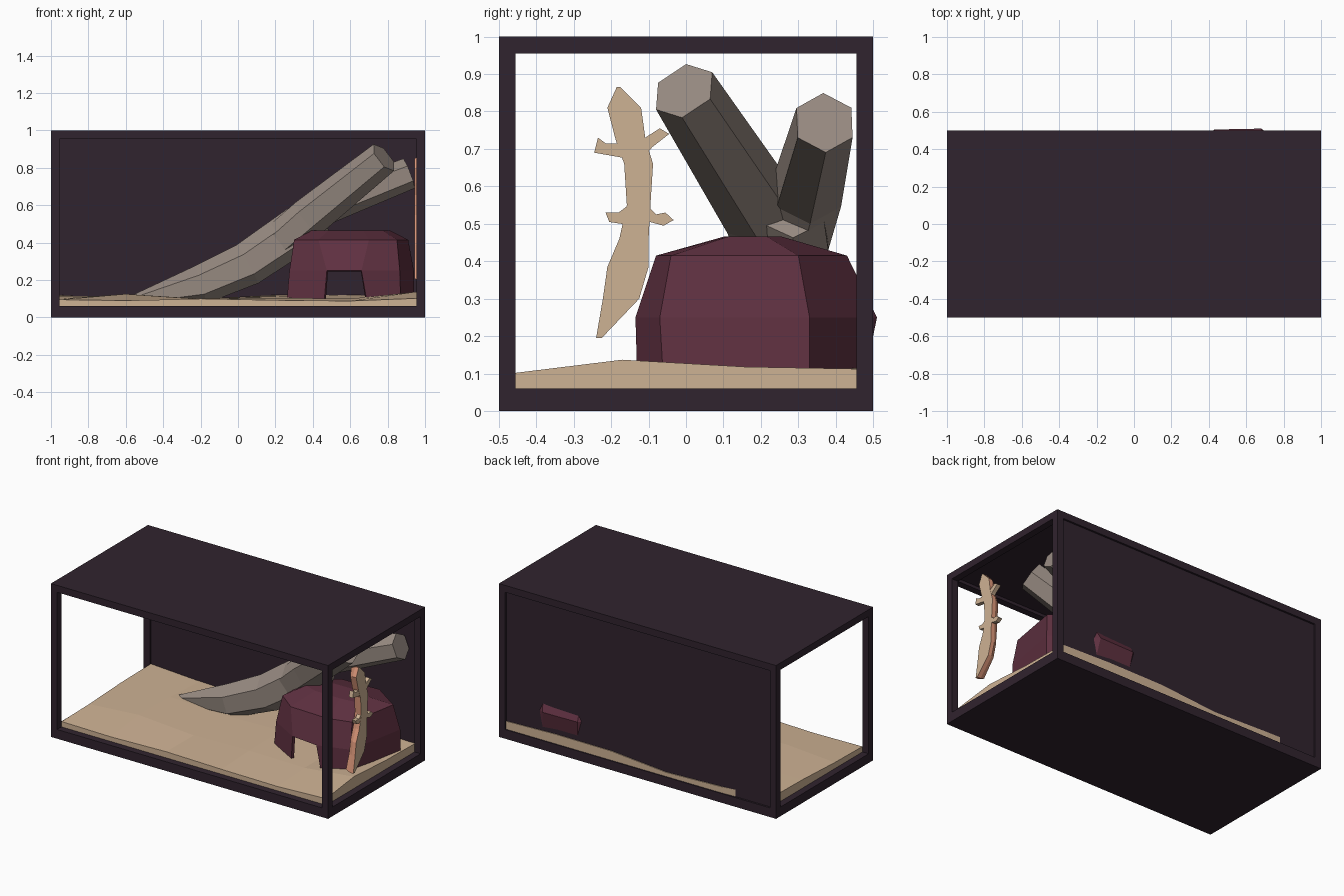
import bpy, bmesh, math
from mathutils import Vector

if "Cube" in bpy.data.objects:
    bpy.data.objects.remove(bpy.data.objects["Cube"])


def material(name, hexcode):
    def lin(c):
        return c / 12.92 if c <= 0.04045 else ((c + 0.055) / 1.055) ** 2.4
    m = bpy.data.materials.new(name)
    rgb = [lin(int(hexcode[i:i + 2], 16) / 255) for i in (0, 2, 4)]
    m.diffuse_color = (*rgb, 1)
    m.use_nodes = True
    m.node_tree.nodes["Principled BSDF"].inputs["Base Color"].default_value = m.diffuse_color
    return m


DARK = material("dark plum frame", "30232E")
SAND = material("sand tan", "CEB294")
HIDE = material("maroon stone", "603141")
WOOD = material("grey driftwood", "988B82")
SKIN = material("salmon skin", "E09A7C")


def finish(name, bm, *mats):
    bmesh.ops.recalc_face_normals(bm, faces=bm.faces)
    me = bpy.data.meshes.new(name)
    bm.to_mesh(me)
    bm.free()
    ob = bpy.data.objects.new(name, me)
    bpy.context.collection.objects.link(ob)
    for m in mats:
        me.materials.append(m)
    return ob


def box(name, lo, hi, mat):
    bm = bmesh.new()
    bmesh.ops.create_cube(bm, size=1)
    for v in bm.verts:
        v.co = Vector([(a + b) / 2 + c * (b - a) for a, b, c in zip(lo, hi, v.co)])
    return finish(name, bm, mat)


def loft(bm, rings):
    """Join rings of points with quads; returns the vertex rings."""
    vs = [[bm.verts.new(p) for p in r] for r in rings]
    for a, b in zip(vs, vs[1:]):
        for i in range(len(a)):
            j = (i + 1) % len(a)
            bm.faces.new((a[i], a[j], b[j], b[i]))
    return vs


# Tank: floor, lid with rim, corner posts, recessed back panel
W = 0.045
box("tank_floor", (-1, -.5, 0), (1, .5, .06), DARK)
box("tank_lid", (-1, -.5, .975), (1, .5, 1), DARK)
for s, n in ((-1, "a"), (1, "b")):
    y0, y1 = sorted((s * .5, s * (.5 - W)))
    x0, x1 = sorted((s * 1, s * (1 - W)))
    box("long_rim_" + n, (-1, y0, 1 - W), (1, y1, .98), DARK)
    box("short_rim_" + n, (x0, -.455, 1 - W), (x1, .455, .98), DARK)
    for t, k in ((-1, "front"), (1, "back")):
        p0, p1 = sorted((t * .5, t * (.5 - W)))
        box(f"post_{k}_{n}", (x0, p0, .05), (x1, p1, .98), DARK)
box("back_panel", (-.96, .465, .05), (.96, .488, .98), DARK)

# Sand bed: coarse grid of gentle dunes, rows run front to back
heights = [[.095, .09, .10, .092, .088, .102],
           [.10, .125, .098, .105, .10, .137],
           [.115, .115, .10, .11, .10, .118],
           [.12, .10, .087, .12, .122, .112]]
bm = bmesh.new()
xs = [-.955, -.6, -.2, .2, .6, .955]
ys = [-.455, -.17, .16, .493]
top, low = [], []
for y, row in zip(ys, heights):
    pts = [(x, .475 if (y > .4 and x < -.9) else y) for x in xs]
    top.append([bm.verts.new((x, yy, h)) for (x, yy), h in zip(pts, row)])
    low.append([bm.verts.new((x, yy, .06)) for x, yy in pts])
for r in range(3):
    for c in range(5):
        bm.faces.new((top[r][c], top[r][c + 1], top[r + 1][c + 1], top[r + 1][c]))
        bm.faces.new((low[r][c], low[r + 1][c], low[r + 1][c + 1], low[r][c + 1]))
    for c in (0, 5):
        bm.faces.new((top[r][c], top[r + 1][c], low[r + 1][c], low[r][c]))
for r in (0, 3):
    for c in range(5):
        bm.faces.new((top[r][c], top[r][c + 1], low[r][c + 1], low[r][c]))
finish("sand_bed", bm, SAND)

# Hide cave: eight-sided shell with a doorway in the front
base = [(.26, .0), (.46, -.11), (.69, -.13), (.87, -.06),
        (.94, .33), (.70, .475), (.45, .475), (.28, .36)]
mid = [(.275, .0), (.475, -.115), (.66, -.135), (.865, -.07),
       (.94, .33), (.68, .51), (.43, .505), (.29, .36)]
shoulder = [(.30, .03), (.43, -.07), (.70, -.08), (.85, -.04),
            (.91, .30), (.72, .43), (.45, .42), (.32, .33)]
crown = [(.6 + (x - .6) * .68, .18 + (y - .18) * .3) for x, y in shoulder]
bm = bmesh.new()
rings = [[(x, y, z) for x, y in r] for r, z in
         ((base, .08), (mid, .25), (shoulder, .415), (crown, .466))]
vs = loft(bm, rings)
bm.faces.new(vs[-1])
bmesh.ops.recalc_face_normals(bm, faces=bm.faces)
door = [f for f in bm.faces if all(v in f.verts for v in (vs[0][1], vs[0][2], vs[1][1]))]
bmesh.ops.delete(bm, geom=door, context='FACES')
cave = finish("hide_cave", bm, HIDE)
sol = cave.modifiers.new("wall", 'SOLIDIFY')
sol.thickness = .018
sol.offset = -1


# Driftwood: faceted tubes for trunk and fork
def tube(name, path, n=6, turn=.0):
    pts = [Vector(p[:3]) for p in path]
    rings = []
    for i, p in enumerate(pts):
        t = (pts[min(i + 1, len(pts) - 1)] - pts[max(i - 1, 0)]).normalized()
        side = t.cross(Vector((0, 0, 1))).normalized()
        up = side.cross(t)
        ang = [turn + math.tau * k / n for k in range(n)]
        rings.append([p + path[i][3] * (side * math.cos(a) + up * math.sin(a)) for a in ang])
    bm = bmesh.new()
    vs = loft(bm, rings)
    bm.faces.new(vs[0])
    bm.faces.new(vs[-1])
    return finish(name, bm, WOOD)


tube("driftwood_trunk", [(-.58, .22, .085, .025), (-.2, .23, .175, .105), (.05, .25, .285, .118),
                         (.33, .27, .475, .125), (.43, .28, .545, .10)], turn=.52)
tube("driftwood_front_branch", [(.2, .25, .39, .10), (.38, .20, .535, .108), (.78, -.005, .855, .09)], turn=.3)
tube("driftwood_back_branch", [(.25, .28, .44, .10), (.45, .325, .59, .10), (.915, .37, .77, .085)], turn=.52)

# Gecko clinging to the right side: flat tan belly outside, salmon back inside
profile = [(-.185, .865, -.175), (-.21, .81, -.12), (-.188, .725, -.108), (-.165, .66, -.088),
           (-.158, .55, -.095), (-.178, .46, -.10), (-.21, .385, -.10),
           (-.222, .30, -.125), (-.24, .195, -.225)]
outline = [(l, z) for l, z, r in profile] + [(r, z) for l, z, r in reversed(profile)]
spine = []
for l, z, r in profile:
    c = (l + r) / 2
    spine.append((c + (l - c) * .6, z * .96 + .02, c + (r - c) * .6))
ridge = [(l, z) for l, z, r in spine] + [(r, z) for l, z, r in reversed(spine)]
bm = bmesh.new()
vs = loft(bm, [[(1.0, y, z) for y, z in outline], [(.975, y, z) for y, z in outline],
               [(.945, y, z) for y, z in ridge]])
belly = bm.faces.new(vs[0])
bm.faces.new(vs[-1])
belly.material_index = 1
finish("gecko_body", bm, SKIN, SAND)

# Gecko legs: thin plates with splayed feet
legs = {"front_left": [(-.16, .715), (-.215, .715), (-.235, .73), (-.245, .69), (-.16, .675)],
        "front_right": [(-.125, .72), (-.07, .755), (-.045, .74), (-.09, .705), (-.125, .665)],
        "rear_left": [(-.14, .56), (-.18, .53), (-.215, .53), (-.205, .505), (-.14, .495)],
        "rear_right": [(-.115, .56), (-.08, .525), (-.055, .53), (-.033, .51), (-.06, .495), (-.115, .51)]}
for name, pts in legs.items():
    bm = bmesh.new()
    vs = loft(bm, [[(x, y, z) for y, z in pts] for x in (.999, .972)])
    bm.faces.new(vs[0])
    bm.faces.new(vs[1])
    finish("gecko_leg_" + name, bm, SAND)
